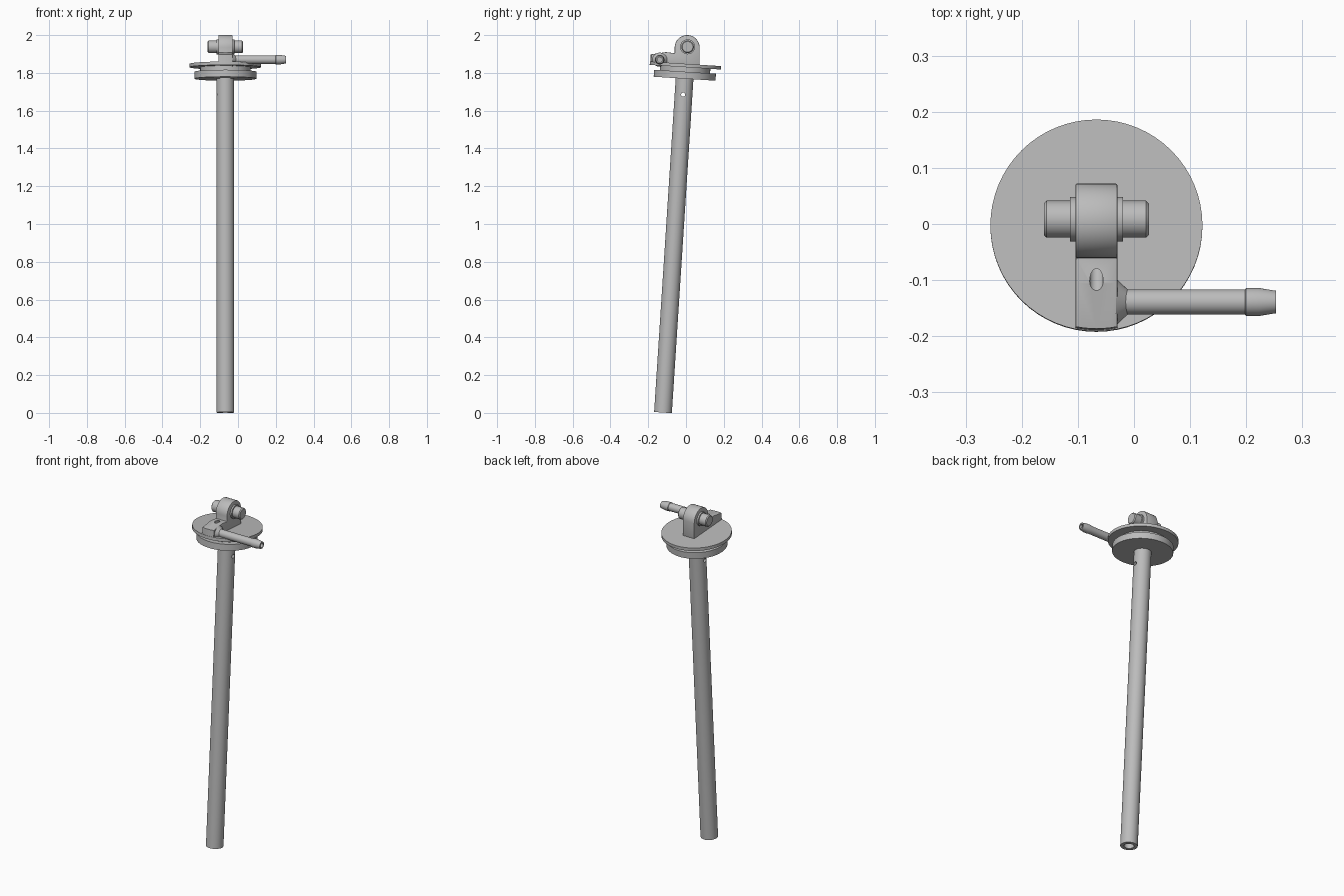
import bpy, bmesh, math
from mathutils import Matrix, Vector

cube = bpy.data.objects.get("Cube")
if cube:
    bpy.data.objects.remove(cube, do_unlink=True)

grey = bpy.data.materials.new("plain grey")
grey.use_nodes = True
colour = (0.5, 0.5, 0.5, 1)
grey.diffuse_color = colour
grey.node_tree.nodes["Principled BSDF"].inputs["Base Color"].default_value = colour

CX = -0.067
# Leaning frame shared by the stem and flange; its origin is the upper disc centre
LEAN = Matrix.Translation((CX, -0.003, 1.839)) @ Matrix.Rotation(math.radians(-3.7), 4, 'X')
ALONG_X = Matrix.Rotation(math.pi / 2, 4, 'Y')


def make(name, bm, matrix):
    bmesh.ops.recalc_face_normals(bm, faces=bm.faces)
    mesh = bpy.data.meshes.new(name)
    bm.to_mesh(mesh)
    bm.free()
    mesh.transform(matrix)
    mesh.materials.append(grey)
    obj = bpy.data.objects.new(name, mesh)
    bpy.context.collection.objects.link(obj)
    return obj


def lathe(name, profile, matrix, closed=False, steps=48):
    """Turn (radius, height) points about the local z axis."""
    bm = bmesh.new()
    verts = [bm.verts.new((r, 0, z)) for r, z in profile]
    edges = [bm.edges.new(pair) for pair in zip(verts, verts[1:])]
    if closed:
        edges.append(bm.edges.new((verts[-1], verts[0])))
    bmesh.ops.spin(bm, geom=verts + edges, cent=(0, 0, 0), axis=(0, 0, 1),
                   angle=2 * math.pi, steps=steps, use_merge=True)
    bmesh.ops.remove_doubles(bm, verts=bm.verts, dist=0.00005)
    return make(name, bm, matrix)


def rod(name, radius, start, end, matrix, steps=32):
    return lathe(name, [(0, start), (radius, start), (radius, end), (0, end)], matrix, steps=steps)


def apply_modifier(obj, mod):
    bpy.ops.object.select_all(action='DESELECT')
    obj.select_set(True)
    bpy.context.view_layer.objects.active = obj
    bpy.ops.object.modifier_apply(modifier=mod.name)


def boolean(obj, cutter, operation):
    mod = obj.modifiers.new("cut", 'BOOLEAN')
    mod.operation, mod.object, mod.solver = operation, cutter, 'EXACT'
    apply_modifier(obj, mod)
    bpy.data.objects.remove(cutter, do_unlink=True)


# Hollow stem with a small cross hole near the top
stem = lathe("stem", [(0.047, -1.841), (0.047, -0.05), (0.027, -0.05), (0.027, -1.841)],
             LEAN, closed=True)
boolean(stem, rod("cross_hole", 0.011, -0.1, 0.1,
                  Matrix.Translation((CX, -0.015, 1.685)) @ ALONG_X, 24), 'DIFFERENCE')

# Grooved flange: thin upper disc, neck and thicker lower disc
flange = lathe("flange", [(0, 0.009), (0.189, 0.009), (0.189, -0.009), (0.133, -0.009),
                          (0.133, -0.033), (0.164, -0.033), (0.164, -0.07), (0, -0.07)],
               LEAN, steps=64)

# Mounting block and rounded lug, extruded across x from one side profile
LUG_Y, LUG_Z, LUG_R = 0.006, 1.934, 0.066
side = [(0.072, 1.832), (-0.2, 1.85), (-0.2, 1.896), (-0.105, 1.91), (-0.06, 1.904)]
side += [(LUG_Y - LUG_R * math.cos(a), LUG_Z + LUG_R * math.sin(a))
         for a in (math.pi * i / 24 for i in range(25))]
bm = bmesh.new()
face = bm.faces.new([bm.verts.new((-0.0375, y, z)) for y, z in side])
extruded = bmesh.ops.extrude_face_region(bm, geom=[face])["geom"]
bmesh.ops.translate(bm, vec=(0.075, 0, 0),
                    verts=[g for g in extruded if isinstance(g, bmesh.types.BMVert)])
block = make("lug_block", bm, Matrix.Translation((CX, 0, 0)))
bevel = block.modifiers.new("edge", 'BEVEL')
bevel.width, bevel.segments, bevel.angle_limit = 0.003, 2, math.radians(60)
apply_modifier(block, bevel)
boolean(block, rod("rim_trim", 0.187, -0.1, 0.4, LEAN, 96), 'INTERSECT')
slant = Matrix.Translation((CX, -0.101, 1.909)) @ Matrix.Rotation(math.radians(50), 4, 'X')
boolean(block, rod("drill", 0.012, -0.04, 0.06, slant, 24), 'DIFFERENCE')

# Pivot pin with a central collar and chamfered ends
pin_half = [(0.0395, 0.047), (0.033, 0.0475), (0.033, 0.0885), (0.028, 0.0935), (0, 0.0935)]
pin_profile = [(r, -h) for r, h in reversed(pin_half)] + pin_half
pin = lathe("pivot_pin", pin_profile, Matrix.Translation((CX, 0.0085, 1.938)) @ ALONG_X)

# Side outlet: tapered boss and hollow pipe with a barbed tip
OUTLET = Matrix.Translation((0, -0.139, 1.87)) @ ALONG_X
boss = lathe("outlet_boss", [(0, -0.04), (0.042, -0.032), (0.022, -0.011), (0, -0.011)],
             Matrix.Translation((0, 0, 1.87)) @ Matrix.Diagonal((1, 1, 0.88, 1))
             @ Matrix.Translation((0, 0, -1.87)) @ OUTLET)
pipe = lathe("outlet_pipe", [(0.0225, -0.03), (0.0225, 0.198), (0.025, 0.2), (0.025, 0.222),
                             (0.02, 0.253), (0.013, 0.253), (0.013, -0.03)], OUTLET, closed=True)

# Smooth curved surfaces, keep machined edges sharp
bpy.ops.object.select_all(action='DESELECT')
for obj in (stem, flange, block, pin, boss, pipe):
    obj.select_set(True)
bpy.context.view_layer.objects.active = stem
bpy.ops.object.shade_smooth_by_angle(angle=math.radians(30))
